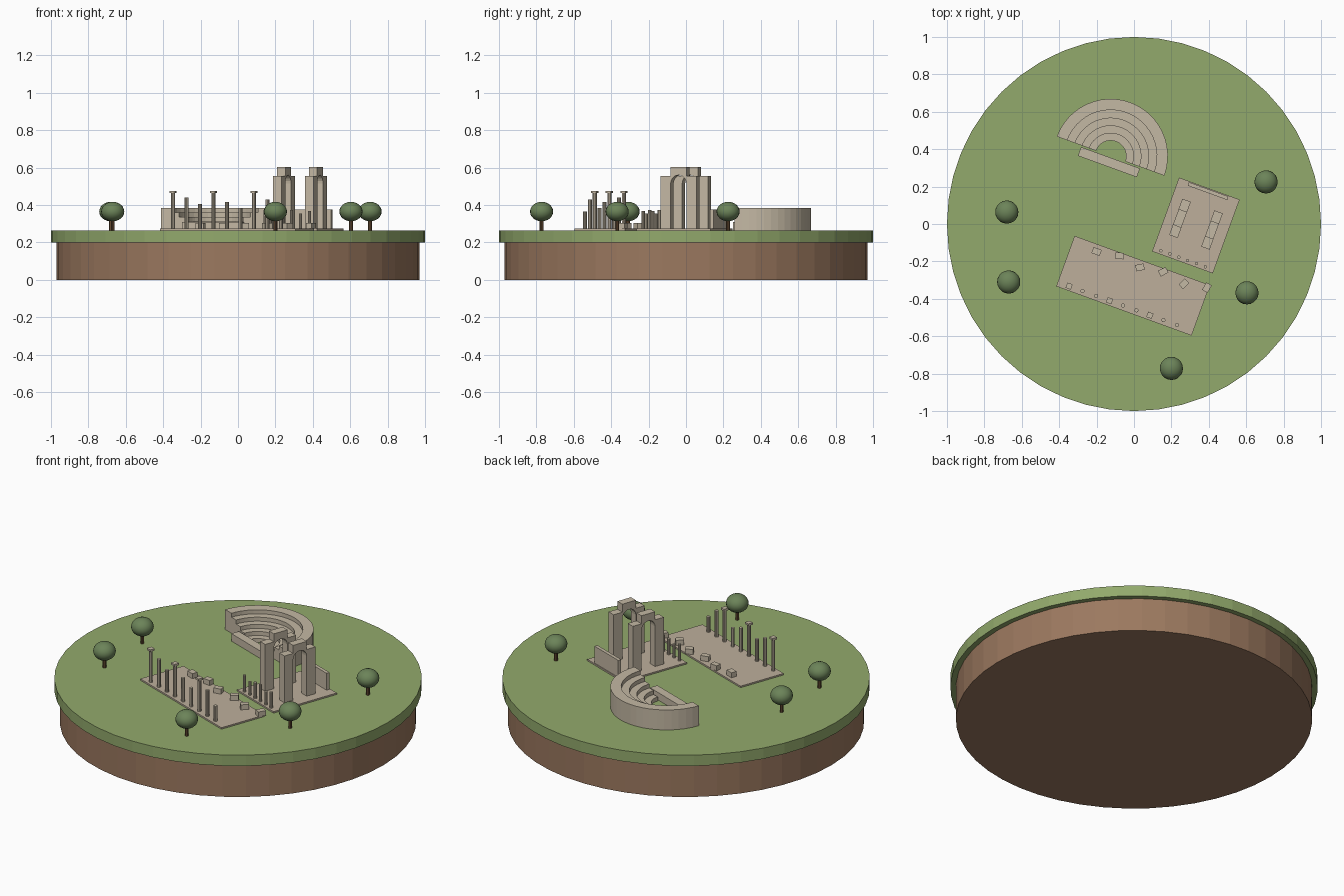
import bpy, bmesh, math
from mathutils import Matrix, Vector

if "Cube" in bpy.data.objects:
    bpy.data.objects.remove(bpy.data.objects["Cube"], do_unlink=True)

GROUND = 0.265
FLOOR = 0.274
TURN = math.radians(-20)


def material(name, rgb):
    m = bpy.data.materials.new(name)
    m.use_nodes = True
    m.diffuse_color = (*rgb, 1)
    m.node_tree.nodes["Principled BSDF"].inputs["Base Color"].default_value = (*rgb, 1)
    return m


GRASS = material("grass green", (0.29, 0.40, 0.15))
SOIL = material("soil brown", (0.33, 0.19, 0.115))
STONE = material("pale stone", (0.55, 0.48, 0.37))
PAVING = material("paving stone", (0.51, 0.43, 0.33))
LEAF = material("leaf green", (0.15, 0.23, 0.10))
BARK = material("bark brown", (0.14, 0.075, 0.035))


def finish(bm, name, mat, loc=(0, 0, 0), turn=0.0):
    bmesh.ops.recalc_face_normals(bm, faces=bm.faces)
    mesh = bpy.data.meshes.new(name)
    bm.to_mesh(mesh)
    bm.free()
    mesh.materials.append(mat)
    ob = bpy.data.objects.new(name, mesh)
    ob.location = loc
    ob.rotation_euler.z = turn
    bpy.context.collection.objects.link(ob)
    return ob


def add_box(bm, x, y, z0, z1, sx, sy):
    mat = Matrix.Translation((x, y, (z0 + z1) / 2)) @ Matrix.Diagonal((sx, sy, z1 - z0, 1))
    bmesh.ops.create_cube(bm, size=1, matrix=mat)


def add_cylinder(bm, r, z0, z1, sides):
    bmesh.ops.create_cone(bm, cap_ends=True, segments=sides, radius1=r, radius2=r,
                          depth=z1 - z0, matrix=Matrix.Translation((0, 0, (z0 + z1) / 2)))


def box(name, mat, x, y, z0, z1, sx, sy, turn=TURN):
    bm = bmesh.new()
    add_box(bm, 0, 0, z0, z1, sx, sy)
    return finish(bm, name, mat, (x, y, 0), turn)


def cylinder(name, mat, x, y, r, z0, z1, sides):
    bm = bmesh.new()
    add_cylinder(bm, r, z0, z1, sides)
    return finish(bm, name, mat, (x, y, 0))


def loft(name, mat, sections, loc):
    """Join a row of matching closed sections and cap both ends."""
    bm = bmesh.new()
    rows = [[bm.verts.new(p) for p in s] for s in sections]
    n = len(rows[0])
    for a, b in zip(rows, rows[1:]):
        for i in range(n):
            j = (i + 1) % n
            bm.faces.new((a[i], a[j], b[j], b[i]))
    bm.faces.new(rows[0])
    bm.faces.new(rows[-1])
    return finish(bm, name, mat, loc, TURN)


# Round base of soil with a grass slab
cylinder("soil_base", SOIL, 0, 0, 0.97, 0, 0.2, 48)
cylinder("grass_slab", GRASS, 0, 0, 1.0, 0.2, GROUND, 48)

# Theatre: stepped half ring of seats and a low stage
radii = [0.083, 0.122, 0.162, 0.203, 0.247, 0.306]
profile = [(radii[0], GROUND)]
for k in range(5):
    top = GROUND + 0.024 * (k + 1)
    profile += [(radii[k], top), (radii[k + 1], top)]
profile.append((radii[-1], GROUND))
steps = 24
sections = []
for i in range(steps + 1):
    a = math.pi * i / steps
    sections.append([(r * math.cos(a), r * math.sin(a), z) for r, z in profile])
loft("theatre_seats", STONE, sections, (-0.125, 0.363, 0))
box("theatre_stage", STONE, -0.134, 0.331, GROUND, 0.31, 0.335, 0.05)

# Temple court: floor, back wall, row of short columns
box("court_floor", PAVING, 0.331, -0.008, GROUND, FLOOR, 0.345, 0.42)
box("court_back_wall", STONE, 0.396, 0.176, FLOOR, 0.375, 0.225, 0.02)
for i in range(6):
    height = (0.10, 0.08, 0.095)[i % 3]
    cylinder("court_column", STONE, 0.144 + 0.0475 * i, -0.143 - 0.0172 * i,
             0.009, FLOOR, FLOOR + height, 10)

# Twin arches: two piers and a raised arched block
for x, y in ((0.246, 0.03), (0.417, -0.032)):
    bm = bmesh.new()
    for side in (-1, 1):
        add_box(bm, 0, side * 0.074, FLOOR, 0.555, 0.048, 0.058)
    finish(bm, "arch_piers", STONE, (x, y, 0), TURN)
    r, spring, crown = 0.045, 0.515, 0.603
    outline = [(r * math.cos(math.pi * i / 10), spring + r * math.sin(math.pi * i / 10))
               for i in range(11)]
    outline += [(-r, crown), (r, crown)]
    faces = [[(sx, v, z) for v, z in outline] for sx in (-0.0235, 0.0235)]
    loft("arch_block", STONE, faces, (x, y, 0))

# Long forum: floor and a row of columns, every third one whole
box("forum_floor", PAVING, -0.005, -0.33, GROUND, FLOOR, 0.77, 0.287)
tops = (0.475, 0.44, 0.405, 0.475, 0.415, 0.385, 0.475, 0.43, 0.365)
for i, top in enumerate(tops):
    x, y = -0.347 + 0.072 * i, -0.332 - 0.026 * i
    cylinder("forum_column", STONE, x, y, 0.011, FLOOR, top, 10)
    if i % 3 == 0:
        box("column_capital", STONE, x, y, top - 0.012, top, 0.03, 0.03)

# Fallen blocks along the far edge
fallen = [(-0.20, -0.147, -20), (-0.077, -0.17, -5), (0.032, -0.232, 12),
          (0.156, -0.255, 28), (0.267, -0.32, 44), (0.39, -0.34, 60)]
for x, y, angle in fallen:
    box("fallen_block", STONE, x, y, FLOOR, 0.304, 0.046, 0.034, math.radians(angle))

# Trees
for x, y in ((-0.68, 0.064), (-0.67, -0.31), (0.2, -0.772), (0.604, -0.368), (0.706, 0.225)):
    cylinder("tree_trunk", BARK, x, y, 0.01, GROUND, 0.33, 8)
    bm = bmesh.new()
    bmesh.ops.create_uvsphere(bm, u_segments=20, v_segments=12, radius=1,
                              matrix=Matrix.Diagonal((0.062, 0.062, 0.052, 1)))
    for f in bm.faces:
        f.smooth = True
    finish(bm, "tree_crown", LEAF, (x, y, 0.365))
